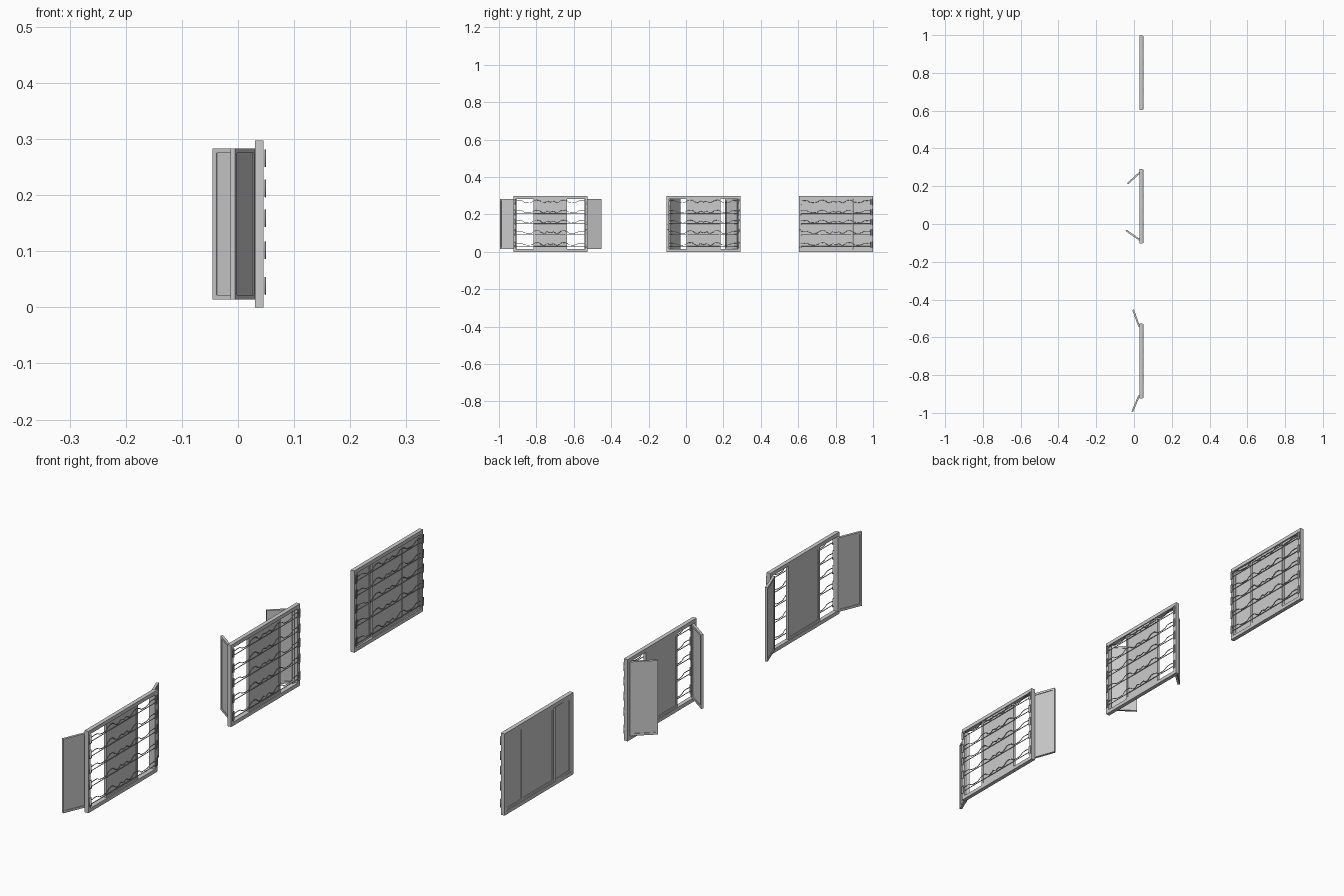
import bpy, bmesh, math
from mathutils import Matrix, Vector

if "Cube" in bpy.data.objects:
    bpy.data.objects.remove(bpy.data.objects["Cube"])

W, H, BAR = 0.396, 0.297, 0.0135       # outer frame size and bar width
LEAF, LEAF_H = 0.0945, 0.269           # shutter leaf size
HALF_IN = W / 2 - BAR


def boxes(name, parts, loc=(0, 0, 0), rot=0):
    """One object made of boxes given as (x0, x1, y0, y1, z0, z1)."""
    bm = bmesh.new()
    for x0, x1, y0, y1, z0, z1 in parts:
        centre = Vector(((x0 + x1) / 2, (y0 + y1) / 2, (z0 + z1) / 2))
        m = Matrix.Translation(centre) @ Matrix.Diagonal((abs(x1 - x0), abs(y1 - y0), abs(z1 - z0), 1))
        bmesh.ops.create_cube(bm, size=1, matrix=m)
    me = bpy.data.meshes.new(name)
    bm.to_mesh(me)
    bm.free()
    ob = bpy.data.objects.new(name, me)
    ob.location, ob.rotation_euler.z = loc, rot
    bpy.context.collection.objects.link(ob)
    return ob


def ring(x0, x1, y0, y1, z0, z1, b):
    """Four bars around a rectangular opening."""
    return [(x0, x1, y0, y1, z0, z0 + b), (x0, x1, y0, y1, z1 - b, z1),
            (x0, x1, y0, y0 + b, z0 + b, z1 - b), (x0, x1, y1 - b, y1, z0 + b, z1 - b)]


def panel(y0, y1, z0, z1, x0=0.0, t=0.009, b=0.008):
    """Rim with a thinner recessed board."""
    return ring(x0, x0 + t, y0, y1, z0, z1, b) + [
        (x0 + t * 0.25, x0 + t * 0.75, y0 + b, y1 - b, z0 + b, z1 - b)]


# Half of the wavy scroll: (offset from middle, height)
WAVE = [(0.186, 0.006), (0.168, 0.008), (0.152, 0.007), (0.14, 0.0), (0.125, -0.003),
        (0.10, -0.002), (0.09, 0.006), (0.076, 0.011), (0.06, 0.010), (0.05, 0.002),
        (0.038, -0.004), (0.027, -0.002), (0.018, 0.005), (0.007, 0.002), (0.0, -0.001)]
ROWS = [0.0385, 0.102, 0.159, 0.212, 0.266]


def grille(name, cy):
    cu = bpy.data.curves.new(name, 'CURVE')
    cu.dimensions = '3D'
    cu.bevel_depth, cu.bevel_resolution = 0.0014, 1
    cu.use_fill_caps = True

    def wire(pts):
        sp = cu.splines.new('POLY')
        sp.points.add(len(pts) - 1)
        for p, (y, z) in zip(sp.points, pts):
            p.co = (0.0486, cy + y, z, 1)

    for z in ROWS:
        wire([(-y, z + h) for y, h in WAVE] + [(y, z + h) for y, h in WAVE[-2::-1]])
        wire([(-0.186, z - 0.008), (0.186, z - 0.008)])
        for s in (-1, 1):              # end clip
            wire([(s * 0.186, z - 0.015), (s * 0.194, z - 0.015),
                  (s * 0.194, z + 0.015), (s * 0.186, z + 0.015), (s * 0.186, z - 0.015)])
    ob = bpy.data.objects.new(name, cu)
    bpy.context.collection.objects.link(ob)


# Three windows: name, centre y, opening angles of the left and right leaf
for tag, cy, left, right in (("wide_open", -0.725, 157, 160),
                             ("half_open", 0.094, 55, 48),
                             ("closed", 0.801, 2, 0)):
    zb, zt = BAR + 0.0005, H - BAR - 0.0005
    # Outer frame
    boxes("window_frame_" + tag,
          ring(0.03, 0.045, cy - W / 2, cy + W / 2, 0, H, BAR))
    # Fixed middle panel
    half = HALF_IN - LEAF
    boxes("middle_panel_" + tag, panel(cy - half, cy + half, zb, zt, 0.032, 0.010))
    # Hinged shutter leaves
    for side, s, ang in (("left", -1, left), ("right", 1, right)):
        y0, y1 = sorted((0, -s * (LEAF - 0.001)))
        boxes(f"{side}_shutter_{tag}", panel(y0, y1, zb, zt),
              (0.0315, cy + s * HALF_IN, 0), -s * math.radians(ang))
    # Wrought wire grille in front
    grille("wavy_grille_" + tag, cy)
